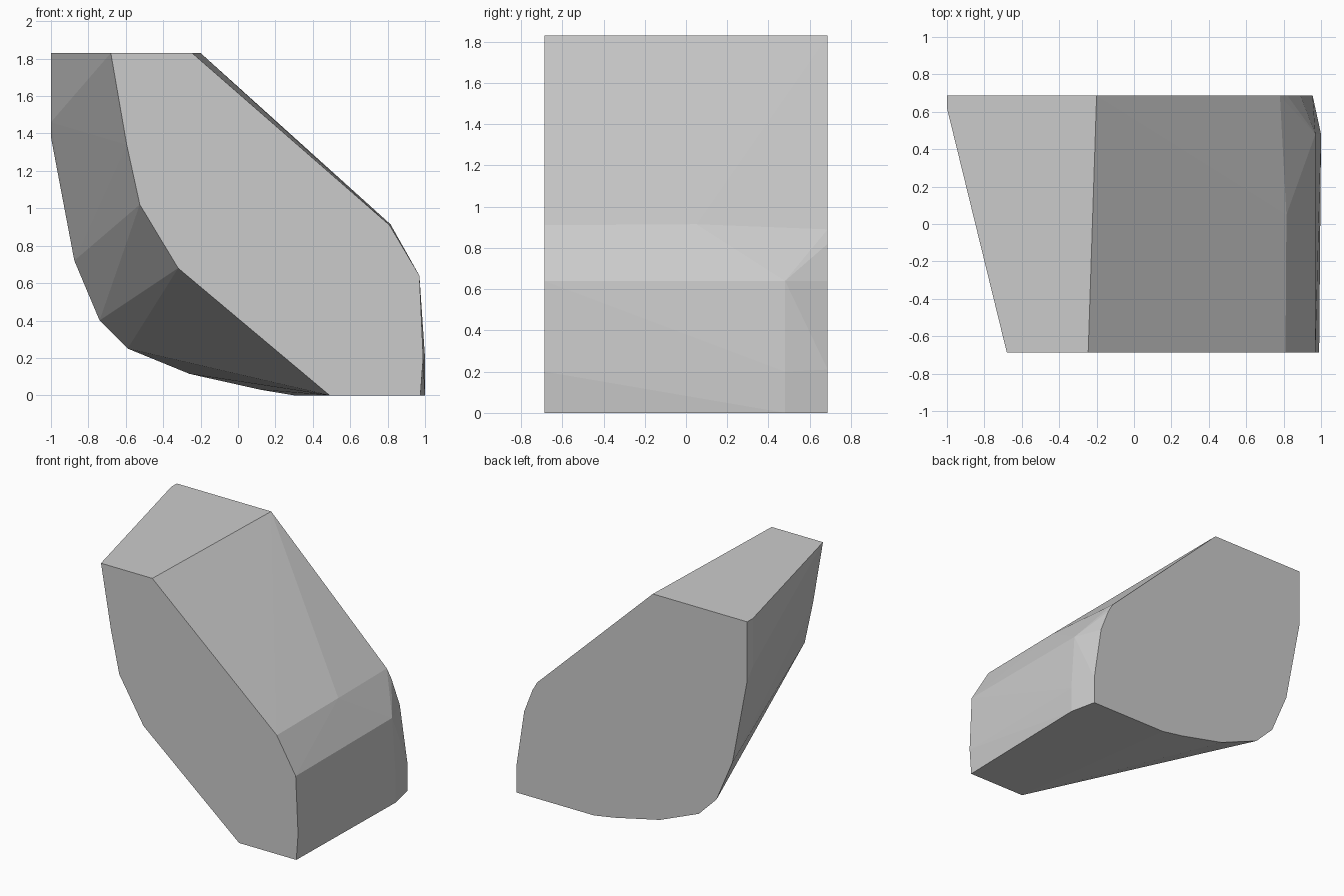
import bpy, bmesh

if "Cube" in bpy.data.objects:
    bpy.data.objects.remove(bpy.data.objects["Cube"])

HALF = 0.687  # half depth of the block

# (x, z) outlines of the two flat ends
front = [(-0.68, 1.83), (-0.245, 1.83), (0.81, 0.91), (0.97, 0.64), (0.99, 0.2),
         (0.975, 0), (0.49, 0), (-0.32, 0.68), (-0.525, 1.02), (-0.595, 1.34)]
back = [(-1, 1.83), (-0.2, 1.83), (0.78, 0.89), (0.82, 0.82), (0.89, 0.64),
        (0.955, 0.21), (0.955, 0), (0.3, 0), (0.12, 0.03), (-0.26, 0.115),
        (-0.59, 0.25), (-0.74, 0.4), (-0.875, 0.72), (-1, 1.38)]
# corners of the small chamfers beside the back end
chamfer = [(1, 0.48, 0), (1, 0.48, 0.2), (0.97, 0.48, 0.64), (0.815, 0.05, 0.915),
           (-1, 0.62, 1.83), (-1, 0.62, 1.46)]

points = [(x, -HALF, z) for x, z in front] + [(x, HALF, z) for x, z in back] + chamfer

# Faceted stone block wrapped around the outlines
bm = bmesh.new()
for p in points:
    bm.verts.new(p)
hull = bmesh.ops.convex_hull(bm, input=bm.verts[:])
loose = {g for g in hull["geom_interior"] + hull["geom_unused"]
         if isinstance(g, bmesh.types.BMVert)}
bmesh.ops.delete(bm, geom=list(loose), context='VERTS')
bmesh.ops.dissolve_limit(bm, angle_limit=0.01, verts=bm.verts[:], edges=bm.edges[:])
bmesh.ops.recalc_face_normals(bm, faces=bm.faces[:])

mesh = bpy.data.meshes.new("stone_block")
bm.to_mesh(mesh)
bm.free()
block = bpy.data.objects.new("stone_block", mesh)
bpy.context.collection.objects.link(block)

grey = bpy.data.materials.new("stone grey")
grey.diffuse_color = (0.6, 0.6, 0.6, 1)
grey.use_nodes = True
grey.node_tree.nodes["Principled BSDF"].inputs["Base Color"].default_value = grey.diffuse_color
mesh.materials.append(grey)
